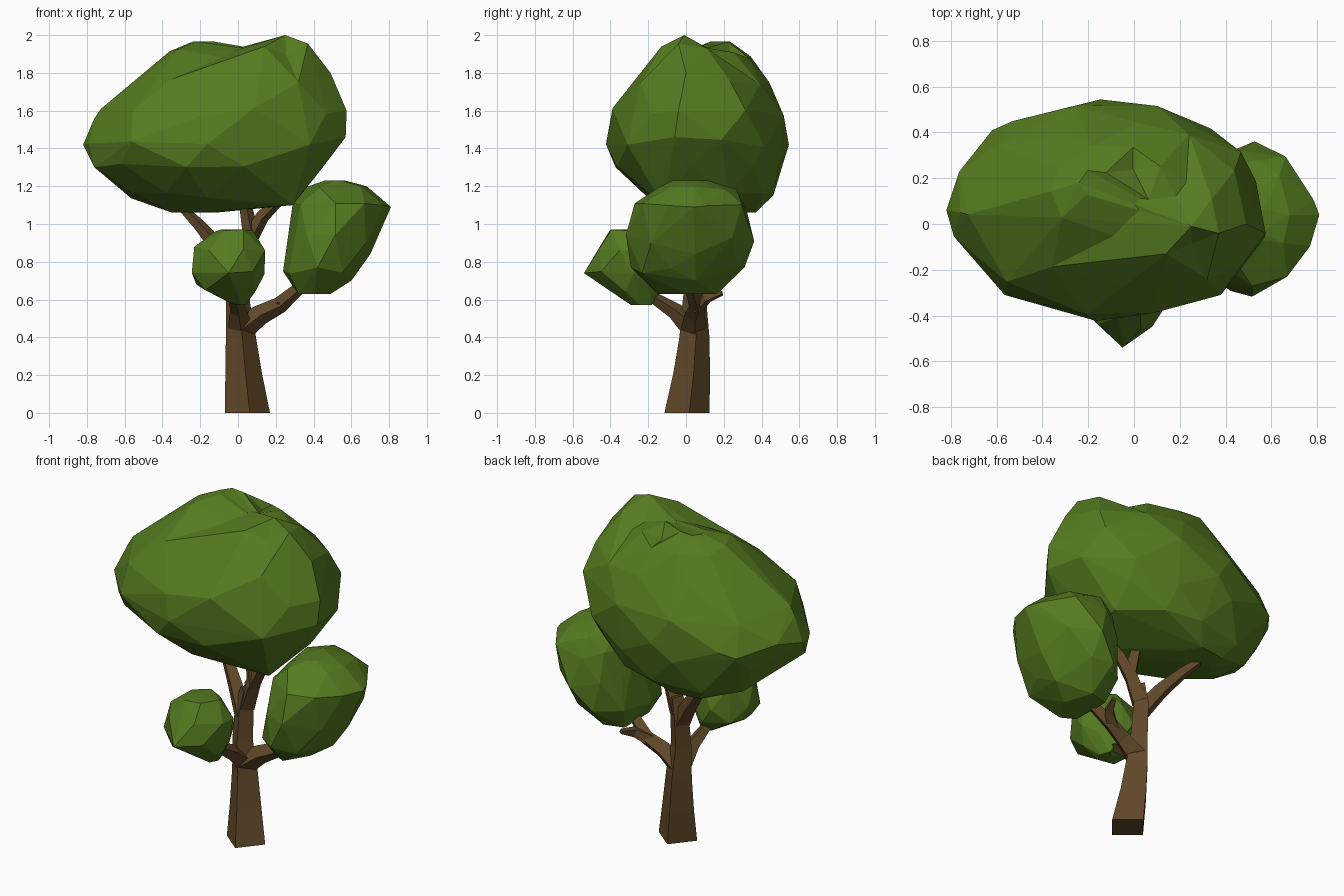
import bpy, bmesh, math, random
from mathutils import Vector

random.seed(4)

def material(name, color):
    m = bpy.data.materials.new(name)
    m.diffuse_color = (*color, 1)
    return m

LEAF = material("leaf green", (0.09, 0.2, 0.014))
BARK = material("bark brown", (0.118, 0.065, 0.022))

def finish(bm, name, mat):
    bmesh.ops.recalc_face_normals(bm, faces=bm.faces)
    me = bpy.data.meshes.new(name)
    bm.to_mesh(me)
    bm.free()
    me.materials.append(mat)
    ob = bpy.data.objects.new(name, me)
    bpy.context.collection.objects.link(ob)
    return ob

def clump(name, rings, n, extra=(), dip=0):
    """Faceted hull around horizontal rings given as (z, x0, x1, y0, y1)."""
    bm = bmesh.new()
    for i, (z, x0, x1, y0, y1) in enumerate(rings):
        end = i in (0, len(rings) - 1)
        k = 5 if end else n
        for j in range(k):
            a = 2 * math.pi * (j + 0.5 * (i % 2) + random.uniform(-0.2, 0.2)) / k
            s = 1.01
            bm.verts.new(((x0 + x1) / 2 + s * math.cos(a) * (x1 - x0) / 2,
                          (y0 + y1) / 2 + s * math.sin(a) * (y1 - y0) / 2,
                          z + (0 if end else random.uniform(-0.025, 0.025))))
    for p in extra:
        bm.verts.new(p)
    r = bmesh.ops.convex_hull(bm, input=bm.verts)
    junk = [v for v in set(r["geom_interior"] + r["geom_unused"])
            if isinstance(v, bmesh.types.BMVert)]
    bmesh.ops.delete(bm, geom=junk, context='VERTS')
    if dip:  # shallow saddle between the two peaks
        top = [e for e in bm.edges if min(v.co.z for v in e.verts) > 1.9
               and e.calc_length() > 0.2]
        cut = bmesh.ops.bisect_edges(bm, edges=top, cuts=1)["geom_split"]
        for v in cut:
            if isinstance(v, bmesh.types.BMVert) and len(v.link_edges) == 2:
                v.co.z -= dip
        bmesh.ops.triangulate(bm, faces=bm.faces)
    return finish(bm, name, LEAF)

def limb(name, path, sides=4):
    """Tapered faceted tube through (x, y, z, radius) points."""
    bm = bmesh.new()
    pts = [Vector(p[:3]) for p in path]
    rows = []
    for i, p in enumerate(path):
        d = pts[min(i + 1, len(pts) - 1)] - pts[max(i - 1, 0)]
        if i == 0 and p[2] == 0:
            d = Vector((0, 0, 1))
        q = Vector((0, 0, 1)).rotation_difference(d.normalized())
        row = []
        for j in range(sides):
            a = 2 * math.pi * j / sides + 0.1
            row.append(bm.verts.new(pts[i] + q @ Vector((math.cos(a), math.sin(a), 0)) * p[3]))
        rows.append(row)
    for a, b in zip(rows, rows[1:]):
        for j in range(sides):
            k = (j + 1) % sides
            bm.faces.new((a[j], a[k], b[k], b[j]))
    bm.faces.new(rows[0][::-1])
    bm.faces.new(rows[-1])
    return finish(bm, name, BARK)

# Trunk and branches
limb("trunk", [(0.05, 0.005, 0, 0.12), (0.03, 0.03, 0.2, 0.098), (0.015, 0.045, 0.4, 0.08),
               (0.0, 0.045, 0.58, 0.064), (0.0, 0.06, 0.76, 0.058), (0.02, 0.065, 0.88, 0.045)])
limb("upper_left_branch", [(0.0, 0.05, 0.72, 0.055), (-0.1, 0.11, 0.87, 0.045),
                           (-0.2, 0.17, 0.99, 0.033), (-0.33, 0.24, 1.12, 0.018)])
limb("upper_middle_branch", [(0.01, 0.06, 0.78, 0.055), (0.07, 0.05, 0.94, 0.045),
                             (0.03, 0.07, 1.15, 0.03)])
limb("upper_right_branch", [(0.05, 0.05, 0.9, 0.045), (0.13, 0.03, 1.04, 0.036),
                            (0.24, 0.0, 1.15, 0.028)])
limb("right_branch", [(0.01, 0.04, 0.44, 0.07), (0.12, 0.045, 0.52, 0.054),
                      (0.22, 0.06, 0.57, 0.045), (0.36, 0.02, 0.69, 0.03)])
limb("right_twig", [(0.2, 0.055, 0.56, 0.042), (0.27, 0.11, 0.61, 0.032), (0.3, 0.19, 0.635, 0.015)])
limb("front_branch", [(0.01, 0.03, 0.46, 0.065), (0.0, -0.06, 0.54, 0.044),
                      (-0.02, -0.22, 0.64, 0.025)])

# Crown: leaning main mass with a second peak on the right
clump("crown", [(1.06, -0.36, -0.12, 0.18, 0.38), (1.15, -0.6, 0.34, -0.2, 0.46),
                (1.3, -0.73, 0.45, -0.38, 0.52), (1.43, -0.8, 0.55, -0.42, 0.54),
                (1.59, -0.72, 0.56, -0.4, 0.53), (1.75, -0.53, 0.48, -0.27, 0.44),
                (1.9, -0.36, 0.15, -0.06, 0.35), (1.965, -0.24, -0.1, 0.12, 0.24)], 10,
      [(-0.62, 0.41, 1.4), (-0.82, 0.06, 1.42), (-0.76, 0.05, 1.56), (-0.76, -0.05, 1.3),
       (0.25, -0.01, 2.0), (0.37, -0.04, 1.955), (0.14, -0.13, 1.94), (0.34, 0.11, 1.93),
       (0.49, 0.0, 1.8), (0.32, -0.24, 1.75), (0.575, -0.04, 1.6), (0.57, -0.06, 1.46),
       (0.38, -0.31, 1.42), (0.29, -0.12, 1.1), (0.1, -0.12, 1.1)], dip=0.05)
# Smaller side clumps
clump("right_clump", [(0.63, 0.29, 0.49, -0.15, 0.18), (0.75, 0.24, 0.63, -0.29, 0.31),
                      (0.92, 0.28, 0.72, -0.315, 0.36), (1.09, 0.29, 0.79, -0.27, 0.33),
                      (1.18, 0.36, 0.68, -0.18, 0.28), (1.23, 0.46, 0.57, -0.07, 0.12)],
      9, [(0.81, 0.04, 1.09), (0.6, 0.05, 0.7), (0.7, 0.05, 0.84)])
clump("front_clump", [(0.57, -0.02, 0.04, -0.29, -0.18), (0.66, -0.22, 0.1, -0.42, -0.12),
                      (0.75, -0.25, 0.14, -0.5, -0.11), (0.87, -0.23, 0.15, -0.47, -0.13),
                      (0.95, -0.14, 0.08, -0.41, -0.2), (0.97, -0.09, 0.01, -0.37, -0.29)],
      7, [(-0.05, -0.54, 0.74)])
